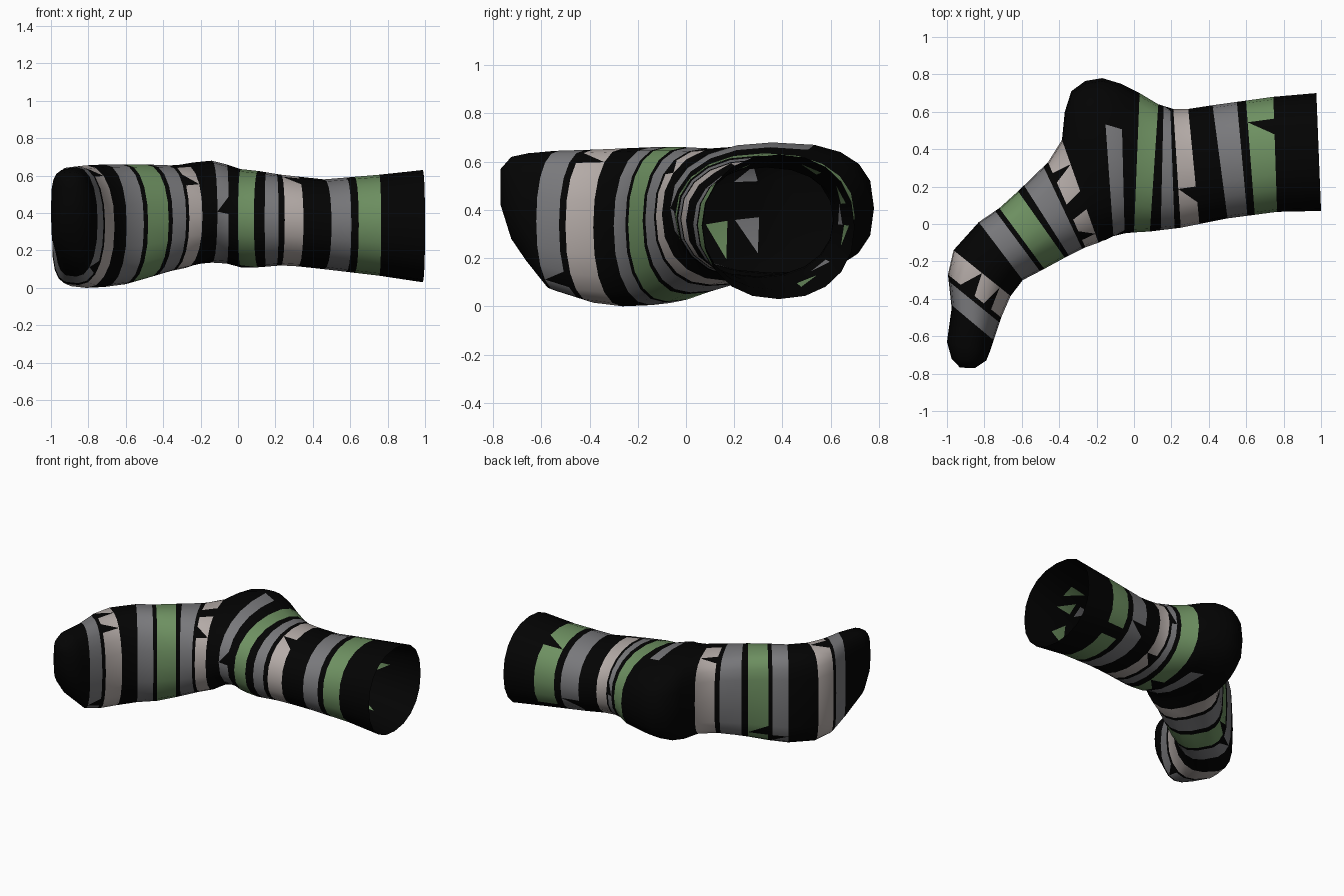
import bpy
import bmesh
import math
import random

cube = bpy.data.objects.get("Cube")
if cube:
    bpy.data.objects.remove(cube, do_unlink=True)
random.seed(11)

COLOURS = {
    "light_grey": (0.46, 0.41, 0.39),
    "mid_grey": (0.19, 0.19, 0.20),
    "sage_green": (0.155, 0.28, 0.12),
    "black": (0.001, 0.001, 0.001),
}
LIGHT, GREY, GREEN, BLACK = range(4)
SEGMENTS = 20


def make_material(name, rgb):
    mat = bpy.data.materials.new(name)
    mat.use_nodes = True
    mat.diffuse_color = (*rgb, 1)
    shader = mat.node_tree.nodes["Principled BSDF"]
    shader.inputs["Base Color"].default_value = (*rgb, 1)
    shader.inputs["Roughness"].default_value = 0.9
    return mat


# Sections from cuff to toe: back x, y, front x, y, lowest z, highest z
SECTIONS = [
    (.975, .70, 1, .07, .03, .63),
    (.745, .68, .765, .065, .065, .605),
    (.42, .635, .5, .03, .1, .58),
    (.29, .615, .35, 0, .115, .595),
    (.21, .615, .25, -.02, .12, .605),
    (.13, .64, .085, -.04, .11, .625),
    (.03, .7, 0, -.045, .11, .635),
    (-.07, .75, -.05, -.05, .13, .66),
    (-.17, .78, -.11, -.065, .135, .68),
    (-.26, .765, -.13, -.075, .13, .675),
    (-.335, .71, -.15, -.085, .12, .67),
    (-.37, .6, -.17, -.09, .11, .665),
    (-.385, .45, -.19, -.1, .105, .66),
    (-.46, .33, -.26, -.125, .09, .655),
    (-.62, .175, -.37, -.18, .05, .66),
    (-.72, .085, -.48, -.24, .02, .66),
    (-.83, .01, -.595, -.3, .005, .66),
    (-.965, -.14, -.66, -.385, 0, .655),
    (-.995, -.27, -.71, -.5, .015, .65),
    (-.975, -.45, -.755, -.635, .065, .645),
    (-1, -.63, -.77, -.68, .18, .635),
    (-.975, -.72, -.79, -.73, .28, .62),
    (-.93, -.768, -.85, -.77, .42, .57),
]

# Coloured stripes between section positions; everything else is black
STRIPES = [
    (1, 1.45, GREEN), (1.6, 2, GREY), (3, 4, LIGHT), (4.2, 4.65, GREY),
    (5, 6, GREEN), (7, 8, GREY), (12, 13, LIGHT), (13.15, 13.8, GREY),
    (14, 15, GREEN), (15.2, 16, GREY), (17, 18, LIGHT), (18.2, 18.9, GREY),
]
HEEL_STRIPE = 7


def section_at(u):
    i = min(int(u), len(SECTIONS) - 2)
    return [a + (b - a) * (u - i) for a, b in zip(SECTIONS[i], SECTIONS[i + 1])]


def soften(v, power):
    """Squares off a circle as the power drops below one."""
    return math.copysign(abs(v) ** power, v)


def ring(bm, u):
    bx, by, fx, fy, low, high = section_at(u)
    verts = []
    for k in range(SEGMENTS):
        angle = math.tau * k / SEGMENTS
        c, s = math.cos(angle), math.sin(angle)
        # Round leg and instep, squarer heel, nearly flat sole
        power = 0.9 - (0.05 * min(max(u - 5, 0), 7) if c > 0 else 0)
        c, s = soften(c, power), soften(s, power)
        verts.append(bm.verts.new((
            (bx + fx + c * (bx - fx)) / 2,
            (by + fy + c * (by - fy)) / 2,
            (low + high + s * (high - low)) / 2)))
    return verts


def stripe_colour(u, angle):
    for start, end, colour in STRIPES:
        if start < u < end:
            # The stripe beside the heel stops short of the heel cup
            if start == HEEL_STRIPE and math.cos(angle) > 0.35:
                return BLACK
            return colour
    return BLACK


def notch_chance(face):
    """The top of the light foot stripes is the most ragged."""
    on_foot = face.calc_center_median().x < -0.2
    if face.material_index == LIGHT and on_foot and face.normal.z > 0.5:
        return 0.3
    return 0.04


# Knitted tube with a closed toe
bm = bmesh.new()
stations = set(range(len(SECTIONS)))
for start, end, _ in STRIPES:
    stations |= {start, end}
stations = sorted(stations)
rings = [ring(bm, u) for u in stations]
for j in range(len(rings) - 1):
    for k in range(SEGMENTS):
        n = (k + 1) % SEGMENTS
        face = bm.faces.new((rings[j][k], rings[j][n],
                             rings[j + 1][n], rings[j + 1][k]))
        face.material_index = stripe_colour(
            (stations[j] + stations[j + 1]) / 2,
            math.tau * (k + 0.5) / SEGMENTS)
toe = bm.faces.new(rings[-1])
toe.material_index = BLACK
bmesh.ops.recalc_face_normals(bm, faces=bm.faces[:])
bmesh.ops.triangulate(bm, faces=bm.faces[:])
bm.normal_update()
for face in bm.faces:
    face.smooth = True

# Black lining just inside, with a few flecks of the stripes showing through
lining = bm.copy()
for vert in lining.verts:
    if not vert.is_boundary:
        vert.co -= vert.normal * 0.004
for face in lining.faces:
    if random.random() > 0.1:
        face.material_index = BLACK
bmesh.ops.reverse_faces(lining, faces=lining.faces[:])

# Ragged black notches along the stripe edges
notches = []
for face in bm.faces:
    beside_black = any(other.material_index == BLACK
                       for edge in face.edges for other in edge.link_faces)
    if beside_black and random.random() < notch_chance(face):
        notches.append(face)
for face in notches:
    face.material_index = BLACK

materials = [make_material(name, rgb) for name, rgb in COLOURS.items()]
for name, part in (("striped_sock", bm), ("sock_lining", lining)):
    mesh = bpy.data.meshes.new(name)
    part.to_mesh(mesh)
    part.free()
    for mat in materials:
        mesh.materials.append(mat)
    bpy.context.collection.objects.link(bpy.data.objects.new(name, mesh))
